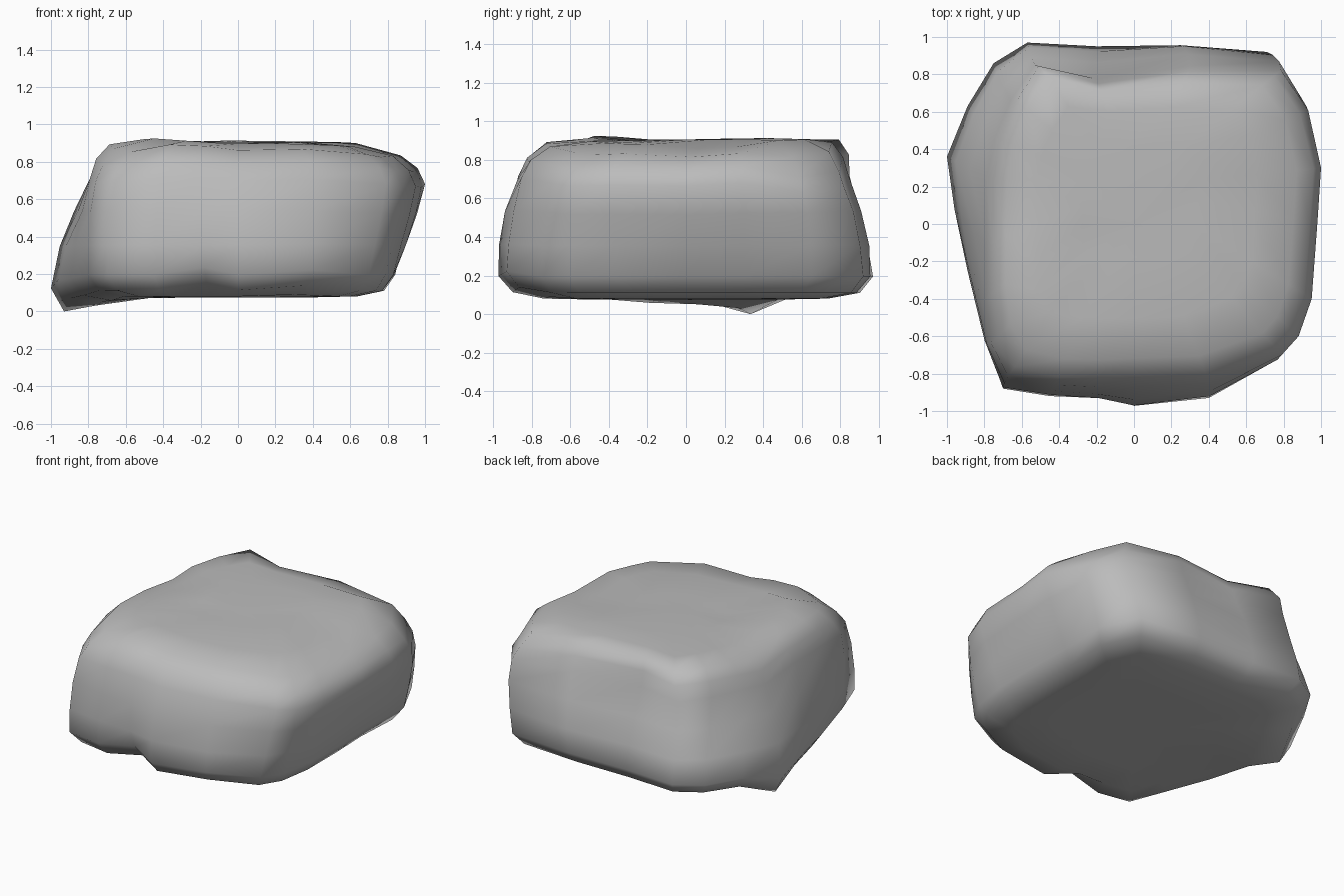
import bpy
import bmesh
from mathutils import Vector

if "Cube" in bpy.data.objects:
    bpy.data.objects.remove(bpy.data.objects["Cube"], do_unlink=True)

# Plain grey stone material
stone = bpy.data.materials.new("grey_stone")
stone.use_nodes = True
grey = (0.5, 0.5, 0.5, 1.0)
stone.diffuse_color = grey
stone.node_tree.nodes["Principled BSDF"].inputs["Base Color"].default_value = grey

# Matching outlines of the rock: wide foot near the ground, shoulder near the top
foot = [(.82, .3), (.84, .65), (.71, .92), (.25, .95), (-.2, .95), (-.57, .97), (-.75, .86),
        (-.89, .63), (-1, .36), (-.96, .08), (-.89, -.25), (-.8, -.6), (-.7, -.88),
        (-.45, -.92), (-.18, -.93), (0, -.97), (.4, -.93), (.7, -.75), (.79, -.6),
        (.83, -.35), (.83, 0)]
shoulder = [(1, .3), (.95, .62), (.8, .83), (.3, .84), (-.2, .82), (-.53, .84), (-.66, .66),
            (-.75, .45), (-.8, .25), (-.79, -.1), (-.79, -.4), (-.77, -.65), (-.68, -.82),
            (-.42, -.86), (-.2, -.87), (0, -.88), (.4, -.86), (.79, -.7), (.88, -.6),
            (.95, -.4), (.98, 0)]

# Each ring: blend from foot to shoulder, scale towards the middle, height
rings = [(0, .5, .08), (0, .76, .085), (0, .93, .115), (0, 1, .2), (.28, 1.01, .36),
         (.66, 1.01, .54), (1, 1, .72), (1, .96, .82), (1, .87, .895), (1, .66, .91),
         (1, .35, .905)]
top_middle = Vector((0, .2))

# Local swellings and dents: centre, reach, push
bumps = [((-.93, .33, .1), .2, (0, 0, -.11)),        # low toe on the right side
         ((-.83, -.05, .08), .28, (0, 0, -.04)),     # underside running forward from it
         ((-.76, -.74, .1), .1, (.05, .02, .03)),    # nick before the front corner
         ((-.17, -.92, .14), .13, (0, .05, .05)),    # hollow under the front
         ((.4, -.9, .12), .22, (0, 0, .03)),         # lifted front edge
         ((0, -.92, .48), .25, (0, -.02, 0)),        # swollen front
         ((.9, .15, .4), .22, (.03, 0, 0)),          # swollen left side
         ((.87, .1, .87), .33, (0, 0, -.08)),        # sloping left shoulder
         ((.85, -.5, .87), .33, (0, 0, -.07)),
         ((.88, .7, .82), .22, (-.03, -.02, -.13)),  # broken back corner
         ((-.5, .75, .87), .16, (0, .04, .015)),     # raised back corner
         ((-.15, .82, .77), .2, (0, -.05, 0)),       # hollow in the back edge
         ((.2, .9, .46), .24, (0, .03, 0)),          # ridge along the back
         ((-.75, .2, .86), .22, (.02, 0, -.05)),     # sagging right edge
         ((-.68, -.7, .86), .2, (.02, .02, -.05)),   # worn front corner
         ((.15, -.78, .88), .28, (0, .03, -.04)),    # worn front edge
         ((0, .2, .9), .35, (0, 0, .02)),            # gentle crown
         ((-.45, -.45, .9), .22, (0, 0, .02)),
         ((-.2, -.2, .9), .25, (0, 0, -.02))]


def sculpt(point):
    result = point.copy()
    for centre, reach, push in bumps:
        distance = (point - Vector(centre)).length / reach
        result += Vector(push) * max(0, 1 - distance * distance / 3) ** 3
    return result


def add_ring(bm, blend, scale, height):
    ring = []
    middle = top_middle * blend
    for low, high in zip(foot, shoulder):
        flat = middle + (Vector(low).lerp(Vector(high), blend) - middle) * scale
        ring.append(bm.verts.new(sculpt(Vector((flat.x, flat.y, height)))))
    return ring


def add_cap(bm, ring, height):
    tip = bm.verts.new(sculpt(Vector((0, 0, height))))
    for i, vert in enumerate(ring):
        bm.faces.new((vert, ring[(i + 1) % len(ring)], tip))


# Loft the rings into one closed boulder
bm = bmesh.new()
loops = [add_ring(bm, *ring) for ring in rings]
for lower, upper in zip(loops, loops[1:]):
    for i in range(len(lower)):
        j = (i + 1) % len(lower)
        bm.faces.new((lower[i], lower[j], upper[j], upper[i]))
add_cap(bm, loops[0], .08)
add_cap(bm, loops[-1], .9)
bmesh.ops.recalc_face_normals(bm, faces=bm.faces)

# Rest the lowest point on the ground
floor = min(vert.co.z for vert in bm.verts)
bmesh.ops.translate(bm, verts=bm.verts, vec=(0, 0, -floor))
for face in bm.faces:
    face.smooth = True

mesh = bpy.data.meshes.new("boulder")
bm.to_mesh(mesh)
bm.free()
mesh.materials.append(stone)
boulder = bpy.data.objects.new("boulder", mesh)
bpy.context.collection.objects.link(boulder)
